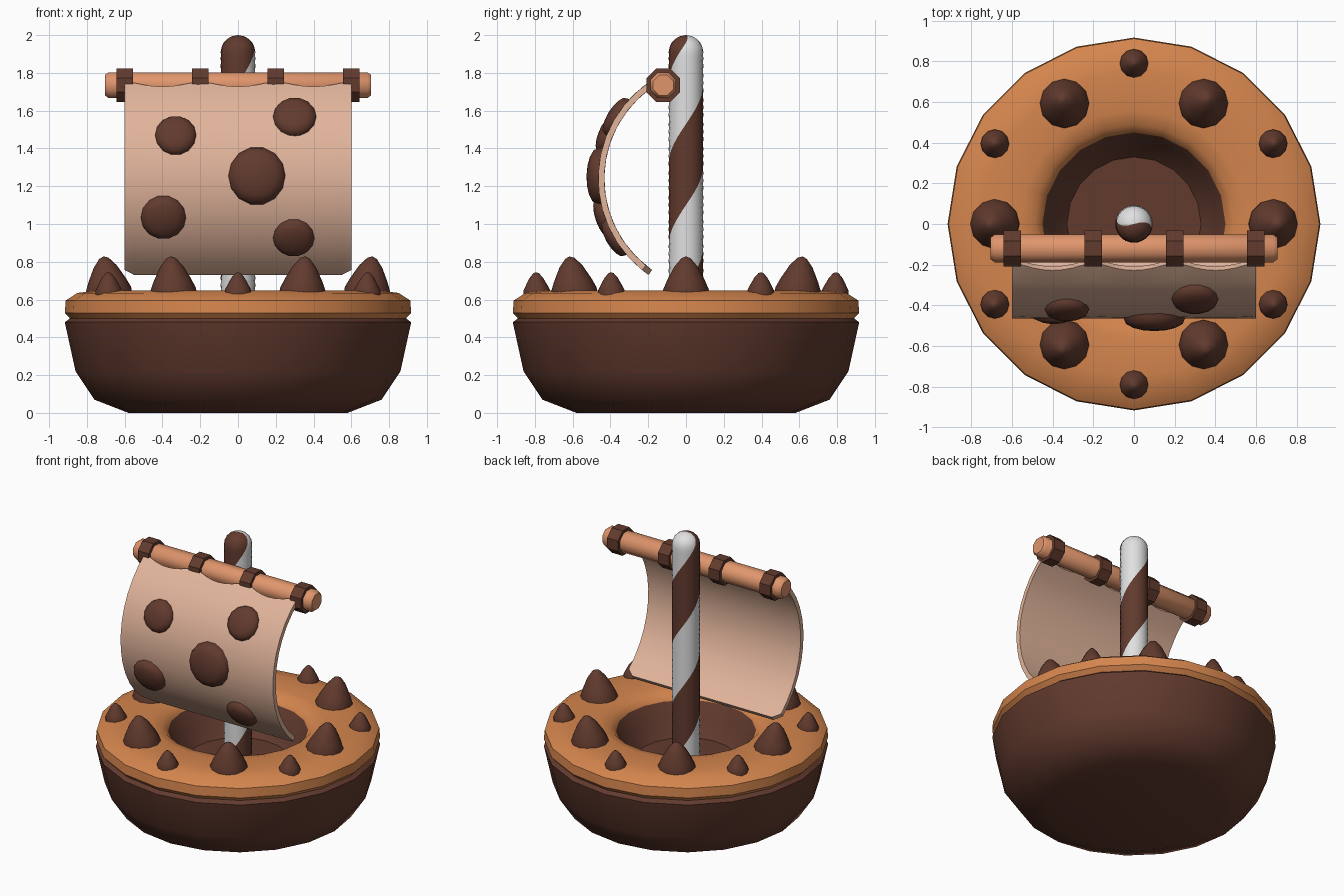
import bpy, math
from mathutils import Vector, Matrix
from math import sin, cos, pi

if "Cube" in bpy.data.objects:
    bpy.data.objects.remove(bpy.data.objects["Cube"])


def material(name, rgb):
    m = bpy.data.materials.new(name)
    m.diffuse_color = (*rgb, 1)
    m.use_nodes = True
    m.node_tree.nodes["Principled BSDF"].inputs["Base Color"].default_value = m.diffuse_color
    return m


BROWN = material("chocolate brown", (0.122, 0.043, 0.027))
ORANGE = material("caramel orange", (0.66, 0.235, 0.075))
WOOD = material("biscuit wood", (0.74, 0.30, 0.15))
CREAM = material("sail cream", (0.76, 0.46, 0.33))
WHITE = material("candy white", (0.75, 0.75, 0.75))


def make(name, verts, faces, mats, smooth=35, rule=None):
    me = bpy.data.meshes.new(name)
    me.from_pydata([tuple(v) for v in verts], [], faces)
    for m in mats:
        me.materials.append(m)
    if rule:
        for p in me.polygons:
            p.material_index = rule(p.index)
    ob = bpy.data.objects.new(name, me)
    bpy.context.collection.objects.link(ob)
    bpy.ops.object.select_all(action='DESELECT')
    ob.select_set(True)
    bpy.context.view_layer.objects.active = ob
    bpy.ops.object.mode_set(mode='EDIT')
    bpy.ops.mesh.select_all(action='SELECT')
    bpy.ops.mesh.remove_doubles(threshold=0.0001)
    bpy.ops.mesh.normals_make_consistent(inside=False)
    bpy.ops.object.mode_set(mode='OBJECT')
    if smooth:
        bpy.ops.object.shade_smooth_by_angle(angle=math.radians(smooth))
    return ob


def lathe(name, profile, n, mats, smooth=35, matrix=None, phase=0.0, twist=None, rule=None):
    """Spin (radius, height) points round z; twist(z) turns each ring."""
    matrix = matrix or Matrix()
    verts, faces = [], []
    for r, z in profile:
        t = twist(z) if twist else 0
        for j in range(n):
            a = phase + t + 2 * pi * j / n
            verts.append(matrix @ Vector((r * cos(a), r * sin(a), z)))
    for k in range(len(profile) - 1):
        for j in range(n):
            i = (j + 1) % n
            faces.append((k * n + j, k * n + i, (k + 1) * n + i, (k + 1) * n + j))
    return make(name, verts, faces, mats, smooth, rule)


# Hull: bowl, icing rim and hollow, one closed profile
SIDES = 20
hull = [(0, 0), (0.58, 0), (0.76, 0.07), (0.86, 0.22), (0.917, 0.48), (0.89, 0.50),
        (0.917, 0.53), (0.912, 0.595), (0.85, 0.635), (0.75, 0.648), (0.56, 0.648),
        (0.49, 0.63), (0.45, 0.59), (0.41, 0.48), (0.33, 0.38), (0, 0.38)]
lathe("hull", hull, SIDES, [BROWN, ORANGE], 40,
      rule=lambda i: 1 if 5 <= i // SIDES <= 11 else 0)

# Chocolate chips round the rim, leaning slightly outward
for k in range(12):
    a = k * pi / 6
    big = k % 2 == 0
    rad, s, h, lean = (0.685, 0.122, 0.19, 0.14) if big else (0.79, 0.07, 0.105, 0.04)
    place = (Matrix.Translation((rad * cos(a), rad * sin(a), 0.64)) @ Matrix.Rotation(a, 4, 'Z')
             @ Matrix.Rotation(lean, 4, 'Y'))
    prof = [(0, -0.03), (s, -0.03), (s, 0.01), (s * 0.82, h * 0.33),
            (s * 0.5, h * 0.72), (s * 0.2, h * 0.95), (0, h)]
    lathe("large_chip" if big else "small_chip", prof, 12, [BROWN], 50, place)

# Striped mast: grid twisted so the stripe edges follow the helix
PITCH, N = 0.86, 20
mast = [(0, 0.36)] + [(0.092, 0.36 + 1.55 * k / 48) for k in range(49)]
mast += [(0.092 * cos(t), 1.91 + 0.09 * sin(t)) for t in (0.3, 0.6, 0.9, 1.2, pi / 2)]
lathe("mast", mast, N, [BROWN, WHITE], 60, phase=pi,
      twist=lambda z: 2 * pi * (z - 1.10) / PITCH,
      rule=lambda i: 0 if i % N < N // 2 else 1)

# Yard and its rings, lying along x
YARD = Vector((0, -0.12, 1.735))


def along_x(x):
    return Matrix.Translation(YARD + Vector((x, 0, 0))) @ Matrix.Rotation(pi / 2, 4, 'Y')


lathe("yard", [(0, -0.705), (0.058, -0.705), (0.074, -0.685), (0.074, 0.685),
               (0.058, 0.705), (0, 0.705)], 8, [WOOD], 50, along_x(0), pi / 8)
for x in (-0.6, -0.2, 0.2, 0.6):
    lathe("yard_ring", [(0, -0.043), (0.096, -0.043), (0.096, 0.043), (0, 0.043)],
          8, [BROWN], 30, along_x(x), pi / 8)

# Billowing sail: circular arc in y-z with a scalloped top edge
R, CY, CZ, HALF = 0.62, 0.155, 1.24, 0.6


def on_sail(x, t, r=R):
    return Vector((x, CY - r * cos(t), CZ + r * sin(t)))


xs = [-0.6, -0.575] + [-0.55 + 1.1 * k / 22 for k in range(23)] + [0.575, 0.6]
ROWS = 12
T0 = -0.965
verts, faces = [], []
for r in (R, R - 0.032):
    for x in xs:
        sag = abs(sin(pi * (x + 0.6) / 0.4))
        top = 0.99 - 0.085 * sag
        low = T0 + 0.07 * max(0, (abs(x) - 0.55) / 0.05)
        for k in range(ROWS + 1):
            verts.append(on_sail(x, low + (top - low) * k / ROWS, r))
C, M = len(xs), ROWS + 1
for c in range(C - 1):
    for k in range(ROWS):
        a = c * M + k
        quad = (a, a + M, a + M + 1, a + 1)
        faces += [quad, tuple(v + C * M for v in reversed(quad))]
border = ([c * M for c in range(C)] + [(C - 1) * M + k for k in range(1, M)]
          + [c * M + ROWS for c in range(C - 2, -1, -1)] + list(range(ROWS - 1, 0, -1)))
for i, a in enumerate(border):
    b = border[(i + 1) % len(border)]
    faces.append((a, b, b + C * M, a + C * M))
make("sail", verts, faces, [CREAM], 35)

# Domed chips on the front of the sail
for x, z, s, h in ((-0.33, 1.475, 0.112, 0.045), (0.3, 1.575, 0.118, 0.045),
                   (0.1, 1.255, 0.155, 0.062), (-0.395, 1.03, 0.123, 0.05),
                   (0.295, 0.92, 0.113, 0.045)):
    t = math.asin((z - CZ) / (R + 0.01))
    out = Vector((0, -cos(t), sin(t)))
    place = Matrix.Translation(on_sail(x, t)) @ out.to_track_quat('Z', 'Y').to_matrix().to_4x4()
    prof = [(0, -0.025), (s, -0.025), (s * 0.97, 0)]
    prof += [(s * cos(q), h * sin(q)) for q in (0.45, 0.85, 1.2, pi / 2)]
    lathe("sail_chip", prof, 14, [BROWN], 60, place)
